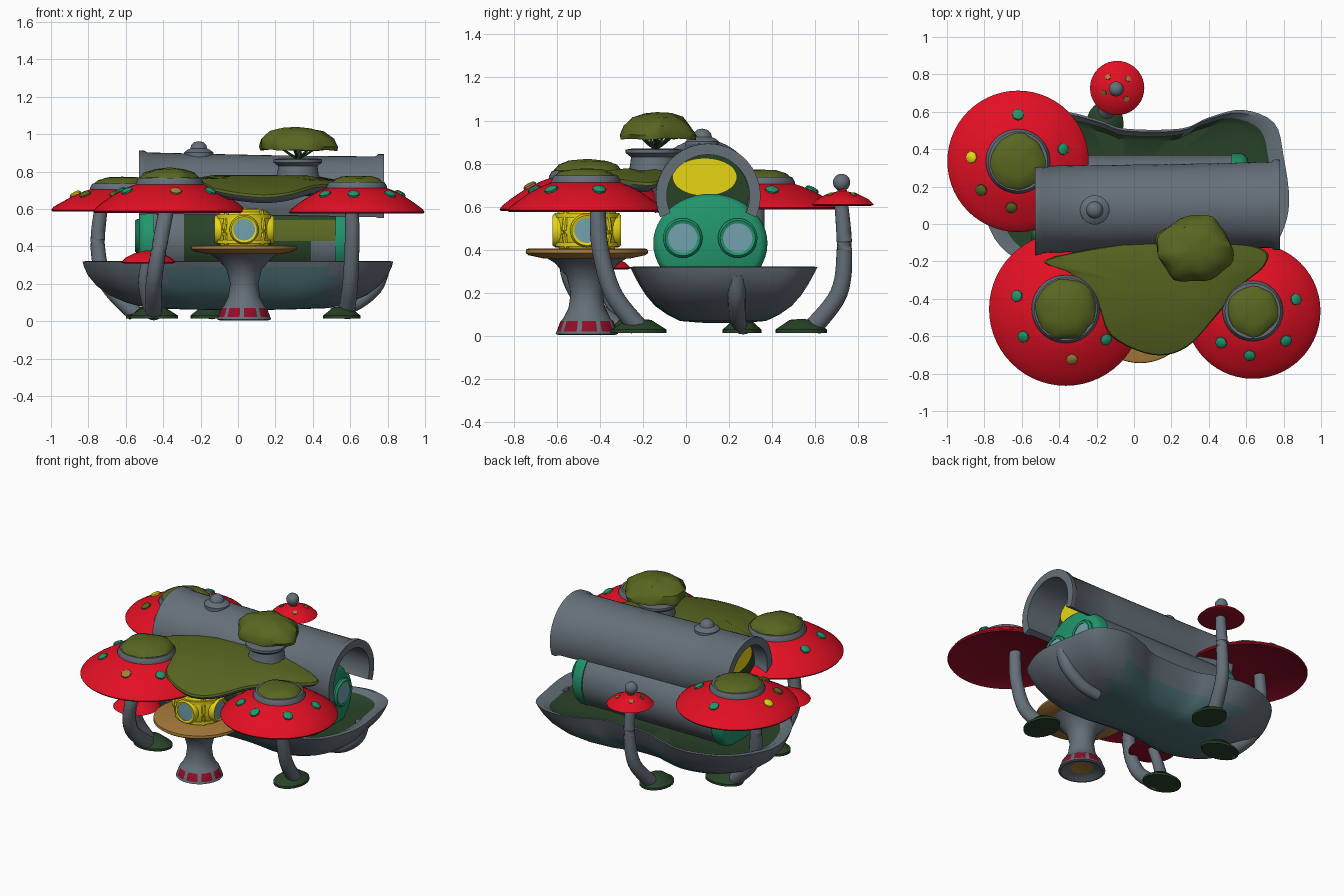
import bpy, bmesh, math
from mathutils import Vector, noise
from math import sin, cos, pi

if "Cube" in bpy.data.objects:
    bpy.data.objects.remove(bpy.data.objects["Cube"])

COLORS = {
    "gray": (0.13, 0.16, 0.19), "red": (0.77, 0.005, 0.017), "dark red": (0.28, 0.004, 0.02),
    "olive": (0.10, 0.135, 0.015), "dark green": (0.022, 0.055, 0.022), "teal": (0.075, 0.165, 0.18),
    "green": (0.016, 0.30, 0.15), "yellow": (0.84, 0.70, 0.008), "tan": (0.40, 0.20, 0.045),
    "window blue": (0.17, 0.36, 0.42)}
MATS = {}
for n, c in COLORS.items():
    MATS[n] = bpy.data.materials.new(n)
    MATS[n].diffuse_color = (*c, 1)


def loft(name, rings, mat, loc=(0, 0, 0), axis=None, warp=None):
    """Skin closed rings of points, cap both ends; mat is a colour or a rule(centre, normal)."""
    bm = bmesh.new()
    vs = [[bm.verts.new(p) for p in r] for r in rings]
    n = len(vs[0])
    for a, b in zip(vs, vs[1:]):
        for i in range(n):
            bm.faces.new((a[i], a[(i + 1) % n], b[(i + 1) % n], b[i]))
    for r in (vs[0], vs[-1]):
        bm.faces.new(r)
    bmesh.ops.remove_doubles(bm, verts=bm.verts, dist=1e-5)
    bmesh.ops.recalc_face_normals(bm, faces=bm.faces)
    if warp:
        for v in bm.verts:
            v.co = warp(v.co)
    bm.normal_update()
    used = []
    for f in bm.faces:
        m = mat if isinstance(mat, str) else mat(f.calc_center_median(), f.normal)
        if m not in used:
            used.append(m)
        f.material_index = used.index(m)
    me = bpy.data.meshes.new(name)
    bm.to_mesh(me)
    bm.free()
    for m in used:
        me.materials.append(MATS[m])
    ob = bpy.data.objects.new(name, me)
    ob.location = loc
    if axis:
        ob.rotation_mode = 'QUATERNION'
        ob.rotation_quaternion = Vector(axis).to_track_quat('Z', 'Y')
    bpy.context.collection.objects.link(ob)
    return ob


def lathe(name, prof, mat, loc=(0, 0, 0), axis=None, seg=40, warp=None, sx=1, sy=1):
    rings = [[(max(r, 1e-7) * cos(2 * pi * i / seg) * sx, max(r, 1e-7) * sin(2 * pi * i / seg) * sy, z)
              for i in range(seg)] for r, z in prof]
    return loft(name, rings, mat, loc, axis, warp)


def spline(pts, steps, closed):
    pts = [Vector(p) for p in pts]
    n, out = len(pts), []
    for i in range(n if closed else n - 1):
        g = lambda k: pts[k % n] if closed else pts[min(max(k, 0), n - 1)]
        a, b, c, d = g(i - 1), g(i), g(i + 1), g(i + 2)
        for s in range(steps):
            t = s / steps
            out.append(0.5 * (2 * b + (c - a) * t + (2 * a - 5 * b + 4 * c - d) * t * t
                              + (3 * b - a - 3 * c + d) * t ** 3))
    return out if closed else out + [pts[-1]]


def stem(name, pts, r0, r1, mat="gray", seg=16):
    path = spline(pts, 6, False)
    rings = []
    for i, p in enumerate(path):
        d = (path[min(i + 1, len(path) - 1)] - path[max(i - 1, 0)]).normalized()
        q = d.to_track_quat('Z', 'Y')
        r = r0 + (r1 - r0) * i / (len(path) - 1)
        rings.append([p + q @ Vector((r * cos(2 * pi * k / seg), r * sin(2 * pi * k / seg), 0)) for k in range(seg)])
    return loft(name, rings, mat)


def lumpy(amount, freq, seed):
    off = Vector((seed * 3.7, seed * 1.3, seed))
    return lambda p: p * (1 + amount * noise.noise(p * freq + off))


def foot(name, x, y, rx, ry):
    lathe(name, [(0, 0.015), (1, 0.015), (1, 0.03), (0.75, 0.05), (0.45, 0.075), (0, 0.08)],
          "dark green", (x, y, 0), seg=20, sx=rx, sy=ry)


def porthole(name, loc, axis, r, frame, depth=0.03):
    lathe(name + "_frame", [(r, -depth), (r * 1.35, -depth), (r * 1.35, 0), (r * 1.2, 0.012), (r, 0.008), (r, -depth)],
          frame, loc, axis, 28)
    lathe(name + "_glass", [(0, 0), (r * 1.02, 0), (r * 1.02, 0.004), (0, 0.006)], "window blue", loc, axis, 28)


def under(c, n):
    return "dark red" if n.z < -0.2 else "red"


def mushroom_cap(name, x, y, z, r, h, crown, top, spots):
    # wide red cap, collar ring, moss crown and spots
    prof = [(0, 0.04), (0.5 * r, 0.035), (0.93 * r, 0.005), (0.985 * r, -0.005), (r, 0.004), (0.97 * r, 0.02),
            (0.86 * r, 0.36 * h), (0.7 * r, 0.64 * h), (0.55 * r, 0.84 * h), (crown, h), (0, h)]
    lathe(name, prof, under, (x, y, z), seg=56)
    c = crown
    lathe(name + "_collar", [(c - .03, h - .02), (c + .02, h - .025), (c + .022, h), (c + .008, h + .025),
                             (c - .02, h + .025)], "gray", (x, y, z))
    t = top - z - h
    lathe(name + "_moss", [(0, 0), (c, 0), (c, .35 * t), (c * .85, .68 * t), (c * .55, .9 * t), (0, t)], "olive",
          (x, y, z + h), seg=28, warp=lumpy(0.08, 14, x))
    for k, (deg, m) in enumerate(spots):
        a = math.radians(deg)
        d = Vector((cos(a) * 0.5, sin(a) * 0.5, 1))
        lathe(f"{name}_spot_{k}", [(0, -.02), (.032, -.02), (.032, .006), (.022, .014), (0, .016)], m,
              (x + .66 * r * cos(a), y + .66 * r * sin(a), z + .71 * h), d, 8)


# Hull: two-lobed boat with a mossy floor
outline = spline([(.83, .12), (.80, .36), (.75, .54), (.58, .61), (.4, .57), (.25, .51), (-.05, .51), (-.2, .56),
                  (-.42, .60), (-.68, .5), (-.83, .25), (-.77, -.03), (-.64, -.18), (-.4, -.26), (-.1, -.21),
                  (.2, -.21), (.5, -.25), (.7, -.18), (.79, -.05)], 4, True)
mid = Vector((0, .17))


def hull_color(c, n):
    if n.z > 0.6 and .24 < c.z < .285:
        return "dark green"
    if n.z < 0.1 and -.4 < c.x < .5 and c.z < (.30 if c.y < .1 else .2):
        return "teal"
    return "gray"


levels = [(.02, .02, .06), (.3, .25, .062), (.58, .46, .07), (.72, .6, .1), (.83, .73, .14), (.91, .83, .19),
          (.965, .91, .245), (.99, .965, .29), (1, 1, .32), (.965, .965, .322), (.9, .9, .292), (.82, .82, .27),
          (.4, .4, .27), (.02, .02, .27)]
loft("hull", [[(mid.x + (p.x - mid.x) * sx, mid.y + (p.y - mid.y) * sy, z) for p in outline] for sx, sy, z in levels],
     hull_color)
stem("hull_fin", [(.77, .235, .29), (.73, .235, .18), (.62, .24, .09), (.5, .25, .055)], .045, .035)

# Lower cabin tube with mossy front and green end caps
CY, CZ = .113, .43


def cabin_ring(x, s):
    return [(x, CY + .265 * s * cos(2 * pi * i / 48), CZ + .23 * s * sin(2 * pi * i / 48)) for i in range(48)]


def cabin_color(c, n):
    if n.y > -.25 or not -.27 < c.x < .55 or (c.x > .38 and c.z < .42):
        return "gray"
    return "olive" if c.x > .1 and .44 < c.z < .55 else "dark green"


loft("cabin_tube", [cabin_ring(-.46 + 1.02 * i / 24, .97) for i in range(25)], cabin_color)
for side, x0, x1 in (("right", .52, .61), ("left", -.45, -.53)):
    e = x1 - x0
    loft("cabin_end_" + side, [cabin_ring(x0, 1), cabin_ring(x0 + .6 * e, 1), cabin_ring(x0 + .85 * e, .96),
                               cabin_ring(x1, .88)], "green")
    for k, y in enumerate((-.015, .24)):
        porthole(f"cabin_window_{side}_{k}", (x1 + e * .12, y, .455), (e, 0, 0), .068, "green")

# Upper tube: open C-shaped shell with flared ends
rings = []
for x, f in ((-.53, 1), (-.5, 1), (-.485, .96), (-.2, .95), (.15, .94), (.45, .94), (.735, .95), (.75, 1), (.78, 1)):
    t = (x + .53) / 1.31
    cy, cz, ring = .078 + .025 * t, .67 - .02 * t, []
    for r, a0, a1 in ((.243 * f, -24, 204), (.192, 204, -24)):
        for i in range(33):
            a = math.radians(a0 + (a1 - a0) * i / 32)
            ring.append((x, cy + r * cos(a), cz + r * sin(a)))
    rings.append(ring)
loft("upper_tube", rings, "gray")
for side, x, y, z, d in (("right", .53, .095, .66, 1), ("left", -.435, .08, .67, -1)):
    lathe("tube_wall_" + side, [(0, -.02), (.195, -.02), (.195, 0), (0, 0)], "dark green", (x, y, z), (d, 0, 0))
    loft("tube_window_" + side, [[(x + e, y - .008 + .15 * cos(2 * pi * i / 40), z + .078 + .088 * sin(2 * pi * i / 40))
                                  for i in range(40)] for e in (0, .008 * d)], "yellow")
lathe("tube_knob", [(0, -.03), (.078, -.03), (.078, .01), (.06, .024), (.045, .03), (.04, .05), (.025, .064), (0, .07)],
      "gray", (-.21, .075, .893))

# Moss terrace between the front caps
terrace = spline([(-.47, -.19), (-.33, -.27), (-.2, -.42), (-.12, -.6), (.1, -.70), (.28, -.66), (.44, -.49),
                  (.56, -.34), (.7, -.22), (.68, -.13), (.35, -.08), (0, -.1)], 5, True)
tm = Vector((.15, -.36))


def terrace_z(p):
    return .775 - .33 * max(0, -.15 - p.y) ** 2 - .2 * max(0, p.x - .4) - .2 * max(0, -.15 - p.x)


rows = []
for s, dz in ((.02, -.09), (.6, -.085), (.85, -.06), (.97, -.03), (1, -.012), (.985, 0), (.8, .006), (.4, .008), (.02, .008)):
    pts = [tm + (p - tm) * s for p in terrace]
    rows.append([(*p, terrace_z(p) + dz) for p in pts])
loft("moss_terrace", rows, lambda c, n: "olive" if n.z > .1 else "gray")

# Pot and flat-topped tree
lathe("tree_pot", [(0, 0), (.12, 0), (.11, .04), (.105, .08), (.13, .1), (.13, .115), (.1, .12), (0, .11)], "gray",
      (.32, -.15, .75))
stem("tree_trunk", [(.32, -.15, .84), (.325, -.14, .9), (.32, -.13, .96)], .018, .014, "dark green", 8)
for k in range(7):
    a = 2 * pi * k / 7
    stem(f"tree_branch_{k}", [(.32, -.14, .87), (.32 + .05 * cos(a), -.14 + .04 * sin(a), .895),
                              (.32 + .13 * cos(a), -.135 + .1 * sin(a), .95)], .008, .006, "dark green", 6)
lathe("tree_canopy", [(0, -.02), (.1, -.025), (.17, -.045), (.205, -.05), (.21, -.03), (.19, .01), (.14, .05), (.08, .068),
                      (0, .072)], "olive", (.315, -.135, .965), seg=40, sy=.83, warp=lumpy(.15, 12, 2))

# Three large mushrooms
G, O, Y = "green", "olive", "yellow"
mushroom_cap("front_left_cap", -.365, -.455, .585, .41, .155, .16, .82,
             [(165, G), (213, G), (277, "tan"), (323, G)])
mushroom_cap("back_left_cap", -.62, .335, .592, .378, .12, .15, .775, [(90, G), (175, Y), (15, G), (262, O), (218, O)])
mushroom_cap("front_right_cap", .635, -.465, .58, .362, .14, .14, .78, [(15, G), (318, G), (266, G), (225, G)])
stem("front_left_stem", [(-.38, -.47, .61), (-.42, -.55, .4), (-.45, -.50, .2), (-.45, -.32, .04)], .04, .045)
stem("back_left_stem", [(-.73, .33, .62), (-.75, .32, .4), (-.70, .29, .2), (-.55, .26, .04)], .036, .045)
stem("front_right_stem", [(.61, -.41, .61), (.61, -.40, .42), (.60, -.34, .2), (.58, -.22, .04)], .037, .045)
foot("front_left_foot", -.45, -.27, .13, .1)
foot("back_left_foot", -.47, .26, .13, .09)
foot("front_right_foot", .555, -.22, .1, .13)

# Small back mushroom with a ball finial
small = [(0, .01), (.13, -.006), (.145, 0), (.12, .025), (.07, .05), (.02, .062), (.014, .1), (0, .1)]
lathe("back_small_cap", small, under, (-.09, .727, .61))
for k, (a, m) in enumerate(((40, "tan"), (130, "tan"), (200, O), (310, "tan"))):
    a = math.radians(a)
    lathe(f"back_small_cap_spot_{k}", [(0, -.01), (.016, -.01), (.016, .006), (0, .008)], m,
          (-.09 + .075 * cos(a), .727 + .075 * sin(a), .655), (.5 * cos(a), .5 * sin(a), 1), 6)
lathe("back_small_finial", [(.018, -.06), (.018, -.035)] + [(.04 * cos(t * pi / 12), .04 * sin(t * pi / 12))
                                                          for t in range(-4, 7)], "gray", (-.095, .722, .713), seg=24)
stem("back_small_stem", [(-.09, .72, .62), (-.09, .735, .4), (-.11, .71, .2), (-.15, .59, .04)], .032, .045)
foot("back_small_foot", -.155, .535, .1, .12)

# Small low mushroom under the front left cap
lathe("low_small_cap", small[:6] + [(0, .063)], under, (-.48, -.40, .315))
stem("low_small_stem", [(-.48, -.40, .34), (-.50, -.36, .2), (-.46, -.28, .04)], .03, .04)

# Pedestal table with the yellow hut
TX, TY = .033, -.46
lathe("table_pedestal", [(0, .03), (.07, .03), (.1, .02), (.13, .005), (.145, .01), (.14, .022), (.122, .07), (.11, .08),
                         (.085, .13), (.075, .2), (.095, .28), (.15, .34), (.2, .37), (0, .37)],
      lambda c, n: "tan" if math.hypot(c.x, c.y) < .075 and n.z < -.6 and c.z < .1 else
      "dark red" if .03 < c.z < .06 and n.z > -.5 and int((math.atan2(c.y, c.x) + pi) / (pi / 18)) % 4 else "gray",
      (TX, TY, 0), seg=36)
lathe("table_top", [(0, .355), (.2, .36), (.27, .375), (.284, .385), (.282, .402), (.27, .406), (0, .406)], "tan",
      (TX, TY, 0), seg=56)
lathe("hut", [(0, .4), (.125, .4), (.143, .43), (.147, .49), (.145, .55), (.13, .585), (.1, .6), (0, .605)], "yellow",
      (TX, TY, 0), seg=16)
for z in (.425, .56):
    lathe(f"hut_band_{z}", [(.12, z - .01), (.151, z - .01), (.151, z + .01), (.12, z + .01)], "yellow", (TX, TY, 0), seg=16)
for k in range(8):
    a = k * pi / 4
    if k % 2:  # ribs between the windows
        stem(f"hut_rib_{k}", [(TX + .133 * cos(a), TY + .133 * sin(a), .41), (TX + .148 * cos(a), TY + .148 * sin(a), .49),
                              (TX + .13 * cos(a), TY + .13 * sin(a), .59)], .013, .013, "yellow", 8)
    else:
        porthole(f"hut_window_{k}", (TX + .147 * cos(a), TY + .147 * sin(a), .49), (cos(a), sin(a), 0), .058, "yellow")

bpy.ops.object.select_all(action='SELECT')
bpy.context.view_layer.objects.active = bpy.data.objects["hull"]
bpy.ops.object.shade_smooth_by_angle(angle=math.radians(40))

for m in bpy.data.materials:
    if m.users and not m.is_grease_pencil:
        m.use_nodes = True
        m.node_tree.nodes["Principled BSDF"].inputs["Base Color"].default_value = m.diffuse_color
